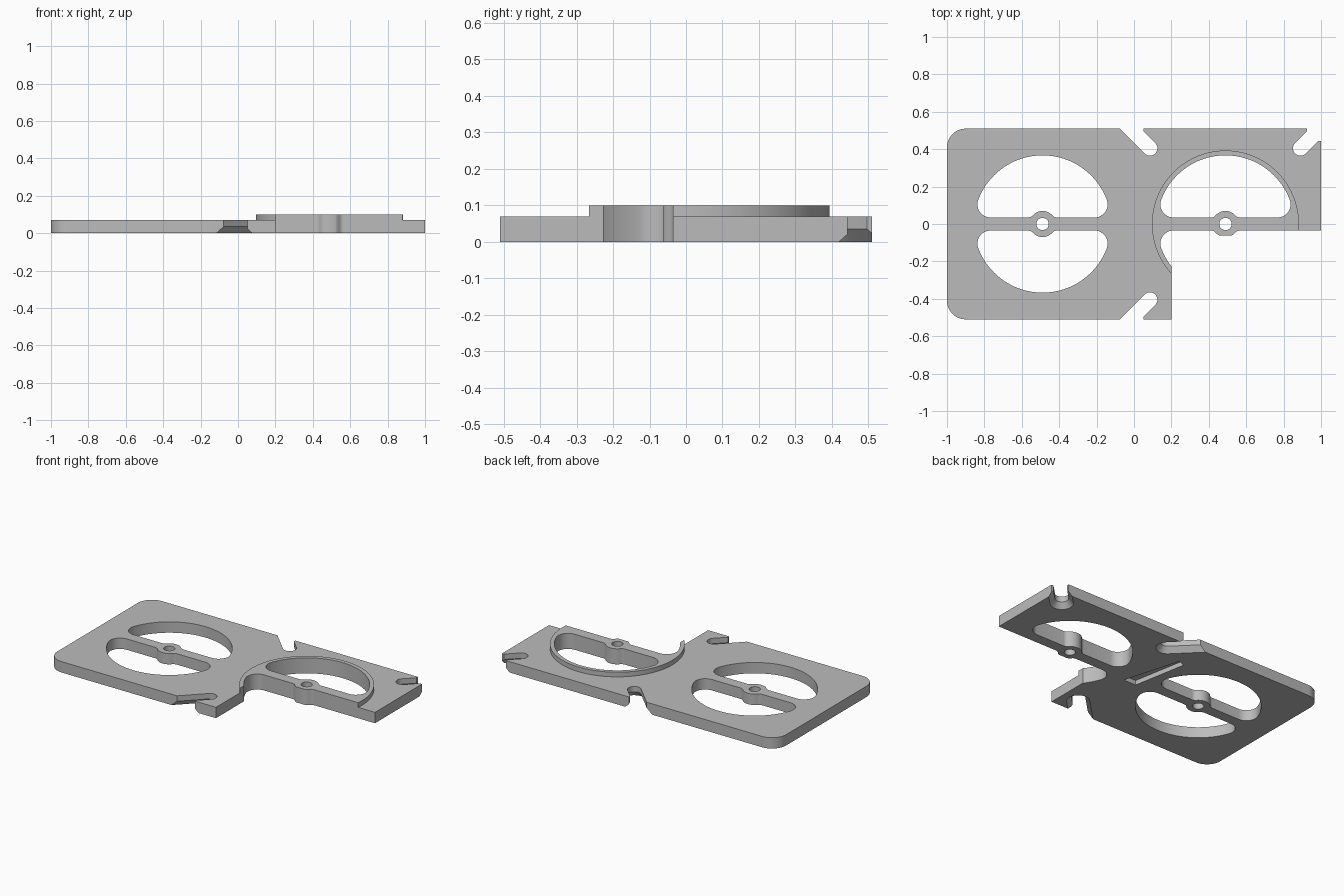
import bpy, bmesh, math
from math import cos, sin, radians

if "Cube" in bpy.data.objects:
    bpy.data.objects.remove(bpy.data.objects["Cube"], do_unlink=True)

THICK, RAISED = 0.07, 0.1
HUB_X = 0.489
LOW, HIGH = -0.05, 0.2

grey = bpy.data.materials.new("plain_grey")
grey.use_nodes = True
grey.diffuse_color = (0.5, 0.5, 0.5, 1)
grey.node_tree.nodes["Principled BSDF"].inputs["Base Color"].default_value = (0.5, 0.5, 0.5, 1)


def arc(cx, cy, r, start, end, steps):
    angles = [radians(start + (end - start) * i / steps) for i in range(steps + 1)]
    return [(cx + r * cos(a), cy + r * sin(a)) for a in angles]


def loft(name, rings):
    """Solid through a list of (outline, height) sections."""
    bm = bmesh.new()
    loops = [[bm.verts.new((x, y, z)) for x, y in pts] for pts, z in rings]
    bm.faces.new(loops[0])
    bm.faces.new(loops[-1])
    for a, b in zip(loops, loops[1:]):
        for i in range(len(a)):
            j = (i + 1) % len(a)
            bm.faces.new((a[i], a[j], b[j], b[i]))
    bmesh.ops.recalc_face_normals(bm, faces=bm.faces)
    mesh = bpy.data.meshes.new(name)
    bm.to_mesh(mesh)
    bm.free()
    mesh.materials.append(grey)
    obj = bpy.data.objects.new(name, mesh)
    bpy.context.collection.objects.link(obj)
    return obj


def prism(name, pts, low=LOW, high=HIGH):
    return loft(name, [(pts, low), (pts, high)])


def box(x0, x1, y0, y1):
    return prism("tip_cutter", [(x0, y0), (x1, y0), (x1, y1), (x0, y1)])


def combine(target, tool, operation="DIFFERENCE"):
    """Apply a boolean and discard the tool."""
    mod = target.modifiers.new("combine", "BOOLEAN")
    mod.operation, mod.object, mod.solver = operation, tool, "EXACT"
    bpy.context.view_layer.update()
    graph = bpy.context.evaluated_depsgraph_get()
    mesh = bpy.data.meshes.new_from_object(target.evaluated_get(graph))
    target.modifiers.clear()
    target.data = mesh
    bpy.data.objects.remove(tool, do_unlink=True)


def window(cx, side):
    """Half-round opening that leaves a crossbar with a round hub."""
    pts = arc(0, 0, 0.367, 20.7, 159.3, 40)
    pts += arc(-0.278, 0.105, 0.07, 159.3, 270, 12)[1:]
    pts += arc(-0.076, 0.065, 0.03, 270, 319.5, 5)
    pts += arc(0, 0, 0.07, 139.5, 40.5, 12)[1:]
    pts += arc(0.076, 0.065, 0.03, 220.5, 270, 5)[1:]
    pts += arc(0.278, 0.105, 0.07, 270, 380.7, 12)[:-1]
    return prism("window_cutter", [(cx + x, side * y) for x, y in pts])


def slot(cx, cy, heading):
    """Round-ended slot, flared towards the underside."""
    def outline(r):
        local = arc(0, 0, r, 90, 270, 16) + [(0.3, -r), (0.3, r)]
        c, s = cos(radians(heading)), sin(radians(heading))
        return [(cx + u * c - v * s, cy + u * s + v * c) for u, v in local]
    return loft("slot_cutter", [(outline(0.076), -0.01), (outline(0.04), 0.035),
                                (outline(0.04), HIGH)])


# Base plate with rounded left corners
outline = [(1, -0.51), (1, 0.51)]
outline += arc(-0.9, 0.41, 0.1, 90, 180, 10) + arc(-0.9, -0.41, 0.1, 180, 270, 10)
plate = prism("base_plate", outline, 0, THICK)

# Raised round step
combine(plate, prism("raised_step", arc(HUB_X, 0, 0.393, 0, 357, 119), 0.02, RAISED), "UNION")

# Missing front corner, leaving the crossbar and a flattened hub
bar = -0.035
combine(plate, prism("corner_cutter", [
    (0.2, -0.7), (0.2, bar), (HUB_X - 0.078, bar), (HUB_X - 0.045, -0.062),
    (HUB_X + 0.045, -0.062), (HUB_X + 0.078, bar), (1.1, bar), (1.1, -0.7)]))

# Windows and hub holes
for cx in (-HUB_X, HUB_X):
    for side in (1, -1):
        combine(plate, window(cx, side))
    combine(plate, prism("hole_cutter", arc(cx, 0, 0.033, 0, 345, 23)))

# Edge slots with blunted tips
for cx, cy, heading in ((0.085, 0.405, 135), (0.085, -0.405, 225), (0.89, 0.405, 45)):
    combine(plate, slot(cx, cy, heading))
for tip in ((-0.02, 0.05, 0.49, 0.55), (-0.02, 0.05, -0.55, -0.49),
            (0.925, 0.985, 0.49, 0.55), (0.975, 1.05, 0.443, 0.5)):
    combine(plate, box(*tip))

# Slanted groove on the underside
combine(plate, prism("groove_cutter", [
    (0.04, -0.045), (-0.05, -0.045), (-0.115, 0.31), (-0.07, 0.33)], LOW, 0.03))

bpy.ops.object.select_all(action="DESELECT")
plate.select_set(True)
bpy.context.view_layer.objects.active = plate
bpy.ops.object.shade_smooth_by_angle(angle=radians(30))
